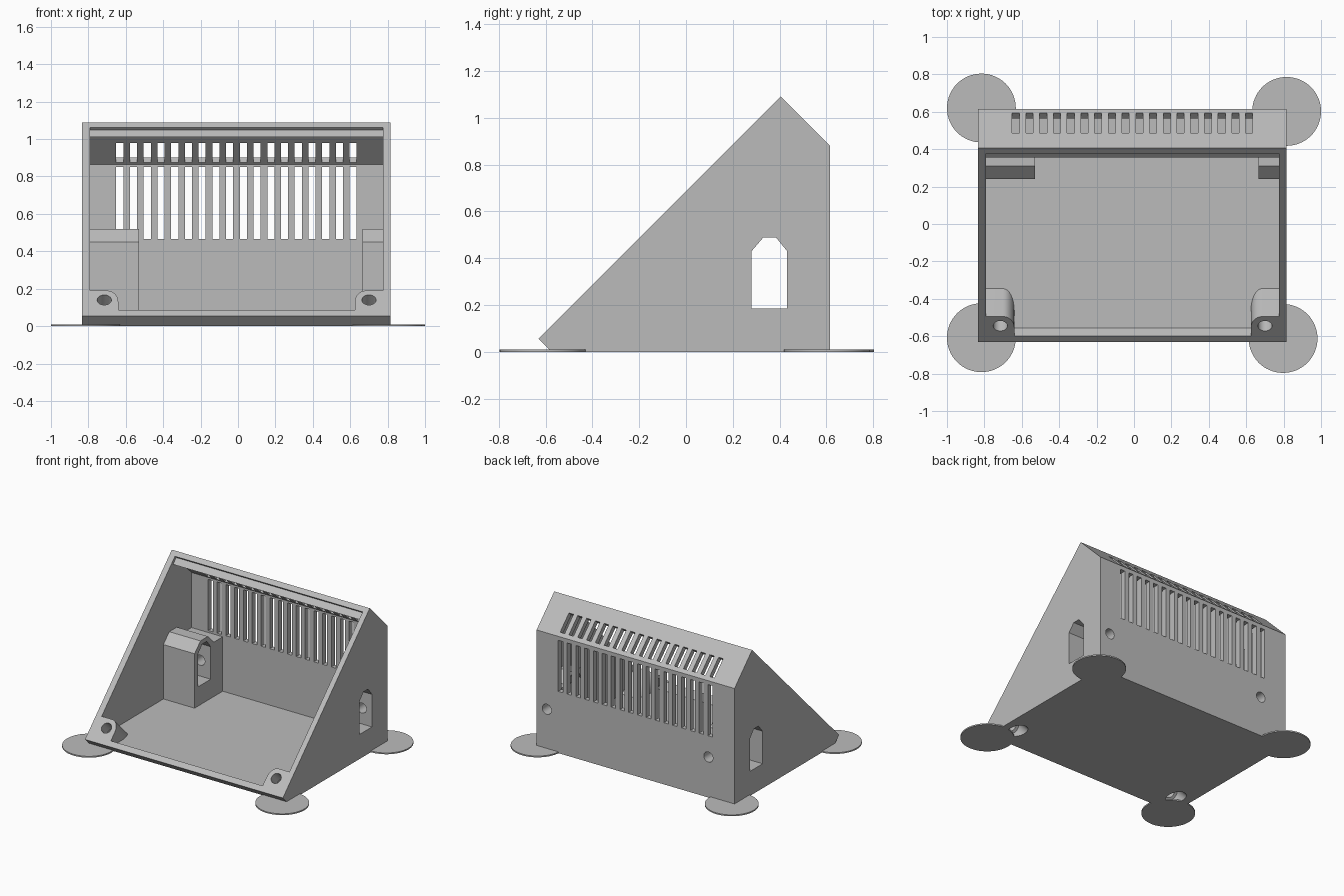
import bpy, bmesh, math
from mathutils import Vector, Matrix

if "Cube" in bpy.data.objects:
    bpy.data.objects.remove(bpy.data.objects["Cube"])

grey = bpy.data.materials.new("plain grey")
grey.diffuse_color = (0.5, 0.5, 0.5, 1)
grey.use_nodes = True
grey.node_tree.nodes["Principled BSDF"].inputs["Base Color"].default_value = grey.diffuse_color


def prism(bm, points, direction):
    """Closed solid: a planar outline swept along a vector."""
    direction = Vector(direction)
    a = [bm.verts.new(p) for p in points]
    b = [bm.verts.new(Vector(p) + direction) for p in points]
    bm.faces.new(a)
    bm.faces.new(b[::-1])
    for i in range(len(a)):
        j = (i + 1) % len(a)
        bm.faces.new((a[j], a[i], b[i], b[j]))


def side_prism(bm, profile, x0, x1):
    """Sweep a (y, z) profile from x0 to x1."""
    prism(bm, [(x0, y, z) for y, z in profile], (x1 - x0, 0, 0))


def cylinder(bm, start, end, radius, sides=32):
    start, end = Vector(start), Vector(end)
    axis = end - start
    rot = axis.to_track_quat('Z', 'Y').to_matrix().to_4x4()
    bmesh.ops.create_cone(bm, cap_ends=True, segments=sides, radius1=radius, radius2=radius,
                          depth=axis.length, matrix=Matrix.Translation((start + end) / 2) @ rot)


def finish(bm, name):
    bmesh.ops.recalc_face_normals(bm, faces=bm.faces)
    mesh = bpy.data.meshes.new(name)
    bm.to_mesh(mesh)
    bm.free()
    mesh.materials.append(grey)
    obj = bpy.data.objects.new(name, mesh)
    bpy.context.collection.objects.link(obj)
    return obj


def subtract(target, cutter):
    mod = target.modifiers.new("cut", 'BOOLEAN')
    mod.operation = 'DIFFERENCE'
    mod.solver = 'EXACT'
    mod.object = cutter
    bpy.context.view_layer.objects.active = target
    bpy.ops.object.modifier_apply(modifier=mod.name)
    bpy.data.objects.remove(cutter)


def smooth(obj):
    bpy.ops.object.select_all(action='DESELECT')
    obj.select_set(True)
    bpy.context.view_layer.objects.active = obj
    bpy.ops.object.shade_smooth_by_angle(angle=math.radians(30))


# Outer wedge of the case
bm = bmesh.new()
side_prism(bm, [(-0.575, 0), (-0.63, 0.055), (0.405, 1.09), (0.615, 0.88), (0.615, 0)],
           -0.835, 0.815)
case = finish(bm, "case")

# Cavity, with a notch that leaves the retaining bar under the top rim
bm = bmesh.new()
side_prism(bm, [(-0.555, 0.04), (0.575, 0.04), (0.575, 0.865), (0.43, 1.01), (0.355, 1.01),
                (0.3925, 1.0475), (0.27, 1.17), (-0.70, 0.185)], -0.79, 0.775)
cavity = finish(bm, "cavity")

# Side ducts are kept solid by removing them from the cavity
duct = [(0.24, -0.1), (0.24, 0.45), (0.31, 0.52), (0.40, 0.52), (0.47, 0.45),
        (0.7, 0.45), (0.7, -0.1)]
for x0, x1 in ((-0.9, -0.53), (0.665, 0.9)):
    bm = bmesh.new()
    side_prism(bm, duct, x0, x1)
    subtract(cavity, finish(bm, "duct"))

# Rounded screw bosses running square to the sloping opening
for wall, sign in ((-0.79, 1), (0.775, -1)):
    outline = [(-0.1, 0.0), (-0.1, 0.19)]
    for i in range(9):
        t = math.radians(90 - 90 * i / 8)
        outline.append((0.09 + 0.06 * math.cos(t), 0.13 + 0.06 * math.sin(t)))
    outline.append((0.15, 0.0))
    bm = bmesh.new()
    prism(bm, [(wall + sign * u, z - 0.685 - 0.3, z + 0.3) for u, z in outline], (0, 0.7, -0.7))
    subtract(cavity, finish(bm, "boss"))
subtract(case, cavity)

# Cable windows through both sides
bm = bmesh.new()
side_prism(bm, [(0.28, 0.185), (0.28, 0.43), (0.33, 0.488), (0.385, 0.488), (0.432, 0.43),
                (0.432, 0.185)], -1, 1)
subtract(case, finish(bm, "window"))

# Vent slots in the back wall and the slanted roof
bm = bmesh.new()
for i in range(18):
    x = -0.632 + i * 0.0734
    side_prism(bm, [(0.55, 0.465), (0.65, 0.465), (0.65, 0.85), (0.55, 0.85)],
               x - 0.019, x + 0.019)
    side_prism(bm, [(0.45, 0.97), (0.52, 1.04), (0.625, 0.935), (0.555, 0.865)],
               x - 0.019, x + 0.019)
subtract(case, finish(bm, "slots"))

# Round holes from the back wall into the ducts
for x in (-0.617, 0.73):
    bm = bmesh.new()
    cylinder(bm, (x, 0.40, 0.305), (x, 0.7, 0.305), 0.038)
    subtract(case, finish(bm, "back_hole"))

# Screw holes through the bosses, widened where they leave the base
for x in (-0.715, 0.70):
    for d0, d1, r in ((-0.1, 0.3, 0.038), (0.07, 0.3, 0.06)):
        bm = bmesh.new()
        cylinder(bm, (x, -0.545 + d0, 0.14 - d0), (x, -0.545 + d1, 0.14 - d1), r)
        subtract(case, finish(bm, "screw_hole"))
smooth(case)

# Thin round pads under the corners
pads = {"front_left_pad": (-0.816, -0.608), "front_right_pad": (0.797, -0.612),
        "back_left_pad": (-0.816, 0.62), "back_right_pad": (0.816, 0.602)}
for name, (x, y) in pads.items():
    bm = bmesh.new()
    cylinder(bm, (x, y, 0), (x, y, 0.01), 0.184, 64)
    smooth(finish(bm, name))
